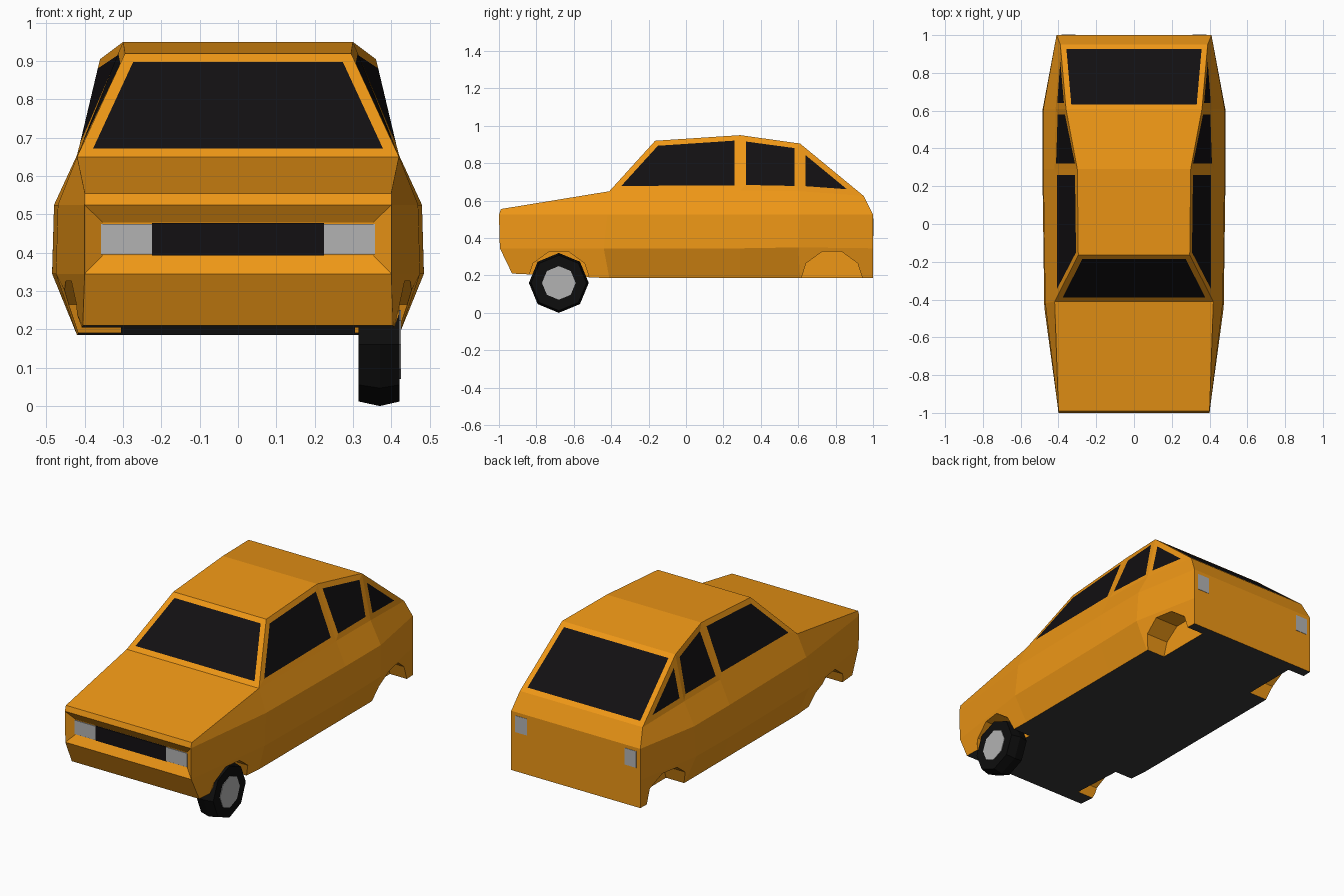
import bpy, bmesh, math
from mathutils import Matrix

if "Cube" in bpy.data.objects:
    bpy.data.objects.remove(bpy.data.objects["Cube"])


def material(name, rgb):
    m = bpy.data.materials.new(name)
    m.diffuse_color = (*rgb, 1)
    m.use_nodes = True
    m.node_tree.nodes["Principled BSDF"].inputs["Base Color"].default_value = m.diffuse_color
    return m


PAINT = material("orange_paint", (0.86, 0.31, 0.008))
GLASS = material("black_glass", (0.006, 0.005, 0.006))
FLOOR = material("dark_floor", (0.04, 0.04, 0.04))
RUBBER = material("black_rubber", (0.004, 0.004, 0.004))
CHROME = material("light_grey", (0.45, 0.45, 0.45))


def finish(name, bm, *mats):
    bmesh.ops.recalc_face_normals(bm, faces=bm.faces[:])
    mesh = bpy.data.meshes.new(name)
    bm.to_mesh(mesh)
    bm.free()
    for m in mats:
        mesh.materials.append(m)
    ob = bpy.data.objects.new(name, mesh)
    bpy.context.collection.objects.link(ob)
    return ob


def box(name, lo, hi, mat):
    bm = bmesh.new()
    bmesh.ops.create_cube(bm, size=1)
    for v in bm.verts:
        v.co = [(a + b) / 2 + c * (b - a) for a, b, c in zip(lo, hi, v.co)]
    return finish(name, bm, mat)


def lathe(name, profile, y, z, sides, mat, turn=0.0):
    """Closed solid turned around an x axis; profile is (x, radius)."""
    bm = bmesh.new()
    rings = [[bm.verts.new((x, y + r * math.cos(turn + 2 * math.pi * i / sides),
                            z + r * math.sin(turn + 2 * math.pi * i / sides)))
              for i in range(sides)] for x, r in profile]
    for a, b in zip(rings, rings[1:]):
        for i in range(sides):
            j = (i + 1) % sides
            bm.faces.new((a[i], a[j], b[j], b[i]))
    bm.faces.new(rings[0])
    bm.faces.new(rings[-1])
    return finish(name, bm, mat)


# Body stations front to back: sill, lower side, shoulder, belt line
STATIONS = [
    [(.405, -.93, .21), (.40, -.995, .345), (.40, -1, .525), (.40, -.99, .555)],
    [(.42, -.41, .185), (.475, -.44, .345), (.47, -.42, .525), (.42, -.41, .65)],
    [(.42, .29, .185), (.485, .29, .345), (.48, .29, .525), (.42, .29, .655)],
    [(.42, .61, .185), (.485, .60, .35), (.48, .61, .525), (.415, .61, .65)],
    [(.41, 1, .185), (.41, 1, .345), (.41, 1, .525), (.39, .95, .625)],
]
ROOF = [(.295, -.165, .92), (.30, .29, .95), (.36, .61, .905)]

bm = bmesh.new()
sides, glass = [], []
for s in (1, -1):
    st = [[bm.verts.new((s * x, y, z)) for x, y, z in row] for row in STATIONS]
    rf = [bm.verts.new((s * x, y, z)) for x, y, z in ROOF]
    sides.append((st, rf))
    for a, b in zip(st, st[1:]):
        for k in range(3):
            bm.faces.new((a[k], b[k], b[k + 1], a[k + 1]))
    belt = [row[3] for row in st]
    glass += [bm.faces.new((belt[1], belt[2], rf[1], rf[0])),
              bm.faces.new((belt[2], belt[3], rf[2], rf[1])),
              bm.faces.new((belt[3], belt[4], rf[2]))]

# Bridge the two sides across the car
(ra, rb), (la, lb) = sides
def span(side):
    st, rf = side
    return (st[0] + [st[1][3]] + rf + st[4][::-1]
            + [st[3][0], st[2][0], st[1][0], st[0][0]])
R, L = span(sides[0]), span(sides[1])
cross = [bm.faces.new((R[i], R[i + 1], L[i + 1], L[i])) for i in range(len(R) - 1)]
glass += [cross[4], cross[7]]
for f in cross[-4:]:
    f.material_index = 2

# Window panes and recessed front panel
for f in bm.faces:
    f.normal_update()
bmesh.ops.recalc_face_normals(bm, faces=bm.faces[:])
bmesh.ops.inset_individual(bm, faces=glass, thickness=.03, use_even_offset=True)
for f in glass:
    f.material_index = 1
bmesh.ops.inset_individual(bm, faces=[cross[1]], thickness=.047, depth=-.03,
                           use_even_offset=True)
body = finish("car_body", bm, PAINT, GLASS, FLOOR)

# Wheel arches cut from both sides
for s in (1, -1):
    for y in (-.68, .78):
        cutter = lathe("arch_cutter", [(s * .305, .17), (s * .6, .17)], y, .165, 10, PAINT)
        cutter.hide_render = True
        mod = body.modifiers.new("arch", 'BOOLEAN')
        mod.operation, mod.object, mod.solver = 'DIFFERENCE', cutter, 'EXACT'

# Grille and lights
box("grille", (-.225, -.973, .393), (.225, -.955, .477), GLASS)
for s, side in ((1, "right"), (-1, "left")):
    x0, x1 = sorted((s * .225, s * .358))
    box(side + "_headlight", (x0, -.973, .395), (x1, -.955, .475), CHROME)
    x0, x1 = sorted((s * .31, s * .385))
    box(side + "_tail_light", (x0, .99, .41), (x1, 1.002, .505), CHROME)

# The single wheel, front right
lathe("tyre", [(.315, .148), (.37, .16), (.422, .148)], -.68, .16, 8, RUBBER)
lathe("hub", [(.40, .09), (.425, .09)], -.68, .16, 8, CHROME)
